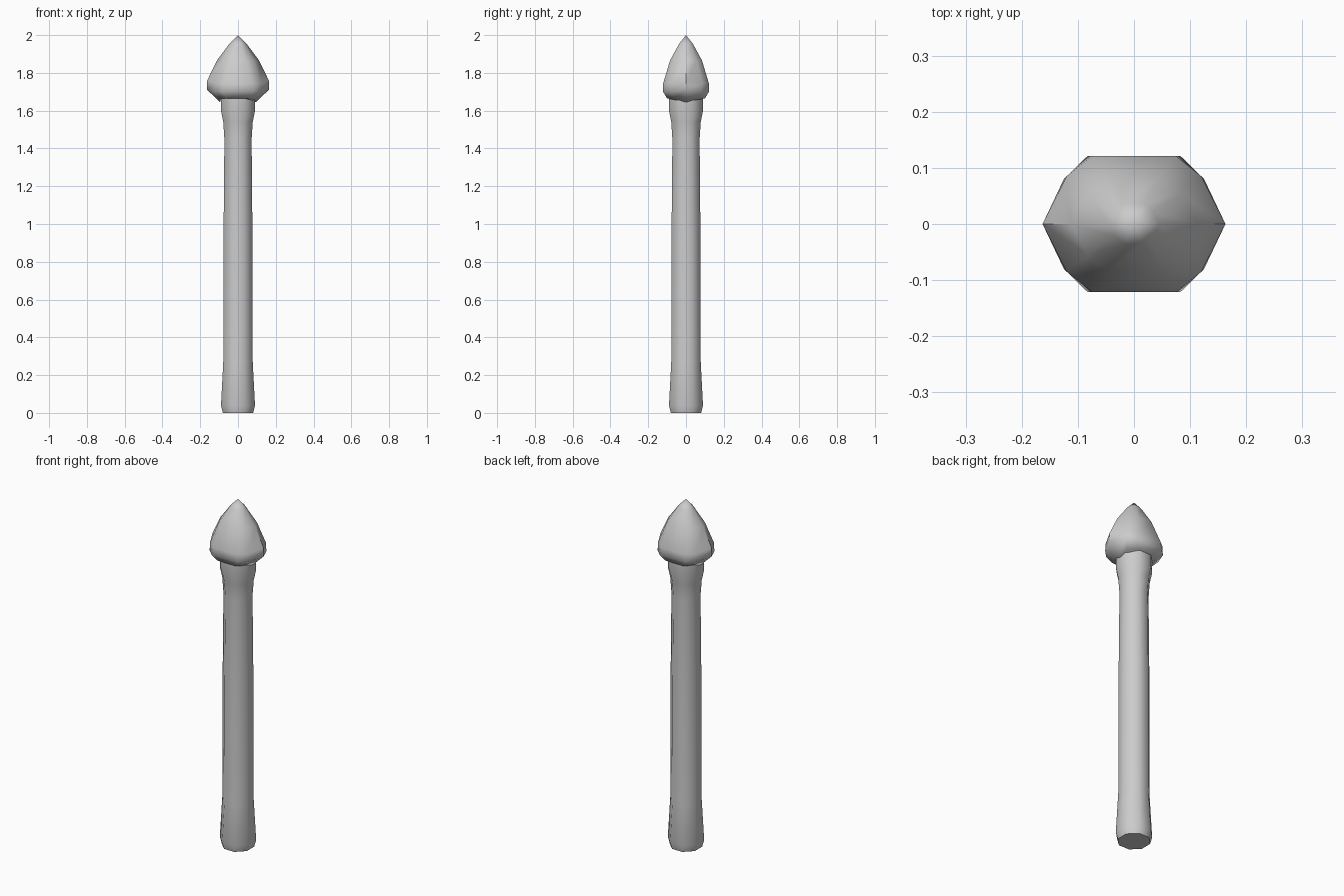
import bpy, bmesh, math

cube = bpy.data.objects.get("Cube")
if cube:
    bpy.data.objects.remove(cube)

grey = bpy.data.materials.new("plain_grey")
grey.use_nodes = True
colour = (0.6, 0.6, 0.6, 1)
grey.diffuse_color = colour
grey.node_tree.nodes["Principled BSDF"].inputs["Base Color"].default_value = colour


def loft(name, rings, tip=None, angle=40):
    """Skin closed rings of points from bottom to top, capping both ends."""
    bm = bmesh.new()
    loops = [[bm.verts.new(p) for p in ring] for ring in rings]
    n = len(loops[0])
    for low, high in zip(loops, loops[1:]):
        for i in range(n):
            j = (i + 1) % n
            bm.faces.new((low[i], low[j], high[j], high[i]))
    bm.faces.new(loops[0][::-1])
    if tip:
        top = bm.verts.new(tip)
        for i in range(n):
            bm.faces.new((loops[-1][i], loops[-1][(i + 1) % n], top))
    else:
        bm.faces.new(loops[-1])
    bmesh.ops.recalc_face_normals(bm, faces=bm.faces)
    mesh = bpy.data.meshes.new(name)
    bm.to_mesh(mesh)
    bm.free()
    mesh.materials.append(grey)
    obj = bpy.data.objects.new(name, mesh)
    bpy.context.collection.objects.link(obj)
    bpy.ops.object.select_all(action="DESELECT")
    obj.select_set(True)
    bpy.context.view_layer.objects.active = obj
    bpy.ops.object.shade_smooth_by_angle(angle=math.radians(angle))
    return obj


def octagon(r, z):
    """Octagon with a flat side to the front; r is the half width."""
    c = r / math.cos(math.pi / 8)
    turns = [math.pi / 8 + k * math.pi / 4 for k in range(8)]
    return [(c * math.cos(a), c * math.sin(a), z) for a in turns]


def head_ring(ridge, ridge_z, mid, shoulder, z):
    """Ten-sided ring with sharp side ridges and flat front and back."""
    (mx, my), (sx, sy) = mid, shoulder
    half = [(ridge, 0, ridge_z), (mx, my, z), (sx, sy, z), (-sx, sy, z), (-mx, my, z)]
    return half + [(-x, -y, h) for x, y, h in half]


# Shaft with a flared foot and collar
profile = [(0.08, 0), (0.09, 0.04), (0.078, 0.27), (0.076, 1.0), (0.072, 1.45),
           (0.078, 1.54), (0.09, 1.6), (0.09, 1.68)]
loft("shaft", [octagon(r, z) for r, z in profile], angle=50)

# Pointed head with a bevelled underside
loft("head", [
    head_ring(0.095, 1.645, (0.09, 0.06), (0.06, 0.1), 1.665),
    head_ring(0.163, 1.71, (0.125, 0.08), (0.083, 0.121), 1.7),
    head_ring(0.163, 1.76, (0.12, 0.085), (0.075, 0.121), 1.745),
    head_ring(0.112, 1.865, (0.083, 0.055), (0.045, 0.085), 1.865),
    head_ring(0.045, 1.955, (0.034, 0.022), (0.018, 0.036), 1.955),
], tip=(0, 0, 2), angle=48)
